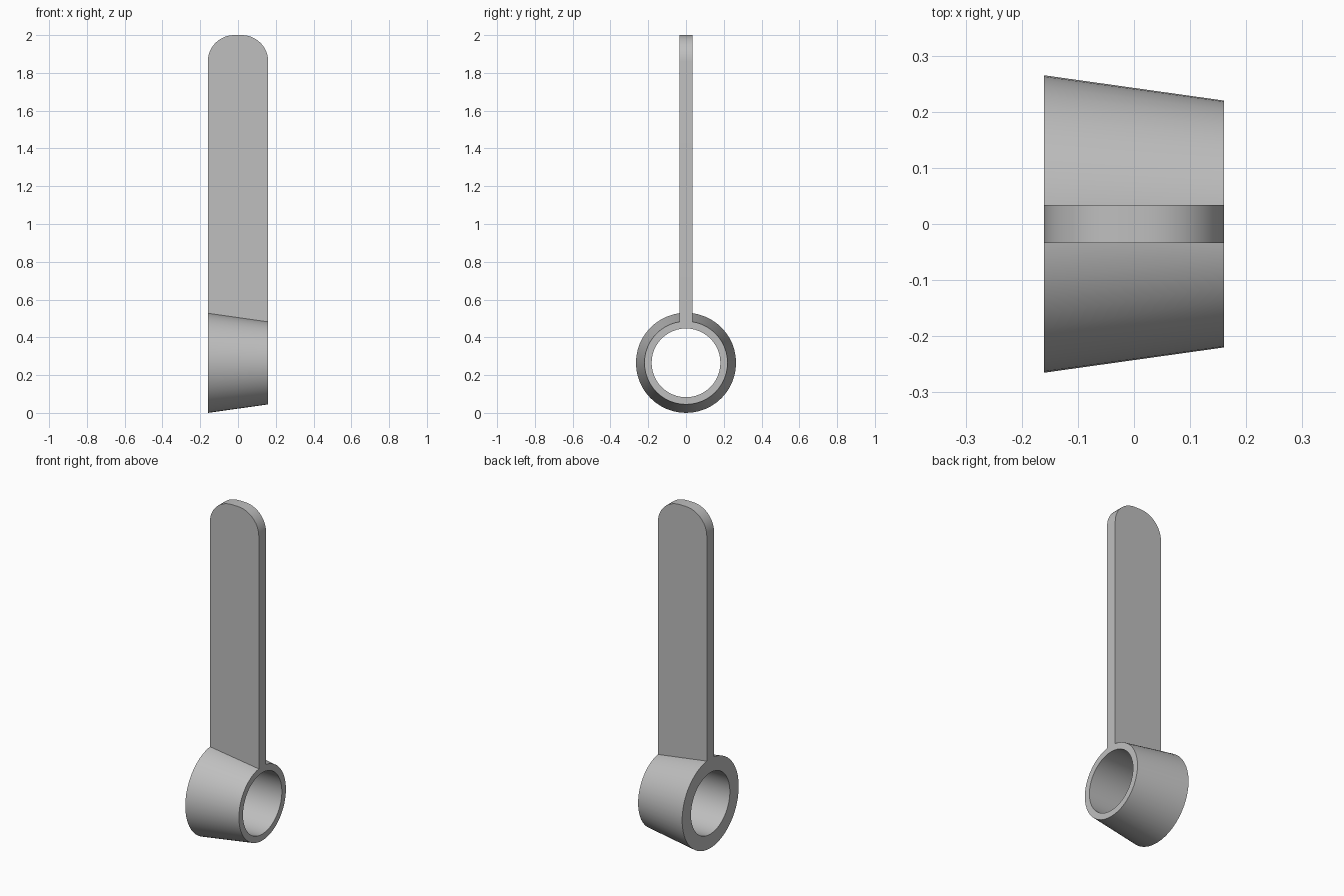
import bpy, bmesh, math

if "Cube" in bpy.data.objects:
    bpy.data.objects.remove(bpy.data.objects["Cube"])

HALF_W = 0.16        # half width of the whole part along x
AXIS_Z = 0.265       # height of the socket axis
R_BIG, R_SMALL, R_HOLE = 0.265, 0.22, 0.182
HALF_T = 0.034       # half thickness of the handle
TOP, CORNER = 2.0, 0.14
SEGMENTS = 48

grey = bpy.data.materials.new("plain grey")
grey.use_nodes = True
colour = (0.52, 0.52, 0.52, 1)
grey.diffuse_color = colour
grey.node_tree.nodes["Principled BSDF"].inputs["Base Color"].default_value = colour


def finish(name, bm, angle):
    bmesh.ops.recalc_face_normals(bm, faces=bm.faces)
    mesh = bpy.data.meshes.new(name)
    bm.to_mesh(mesh)
    bm.free()
    mesh.materials.append(grey)
    ob = bpy.data.objects.new(name, mesh)
    bpy.context.collection.objects.link(ob)
    bpy.ops.object.select_all(action='DESELECT')
    ob.select_set(True)
    bpy.context.view_layer.objects.active = ob
    bpy.ops.object.shade_smooth_by_angle(angle=math.radians(angle))
    return ob


# Tapered socket: a closed four-point section turned around the x axis
bm = bmesh.new()
section = [(-HALF_W, R_BIG), (HALF_W, R_SMALL), (HALF_W, R_HOLE), (-HALF_W, R_HOLE)]
rings = []
for x, r in section:
    angles = [2 * math.pi * i / SEGMENTS for i in range(SEGMENTS)]
    rings.append([bm.verts.new((x, r * math.sin(a), AXIS_Z + r * math.cos(a))) for a in angles])
for k, ring in enumerate(rings):
    nxt = rings[(k + 1) % len(rings)]
    for i in range(SEGMENTS):
        j = (i + 1) % SEGMENTS
        bm.faces.new((ring[i], ring[j], nxt[j], nxt[i]))
finish("tapered_socket", bm, 30)

# Flat handle: rounded top, foot sloped to sit just inside the socket wall
bm = bmesh.new()
sink = 0.006
outline = [(-HALF_W, AXIS_Z + R_BIG - sink), (HALF_W, AXIS_Z + R_SMALL - sink)]
for side, start in ((1, 0), (-1, 90)):
    for i in range(13):
        a = math.radians(start + 90 * i / 12)
        outline.append((side * (HALF_W - CORNER) + CORNER * math.cos(a),
                        TOP - CORNER + CORNER * math.sin(a)))
face = bm.faces.new([bm.verts.new((x, -HALF_T, z)) for x, z in outline])
extruded = bmesh.ops.extrude_face_region(bm, geom=[face])
moved = [v for v in extruded["geom"] if isinstance(v, bmesh.types.BMVert)]
bmesh.ops.translate(bm, verts=moved, vec=(0, 2 * HALF_T, 0))
finish("flat_handle", bm, 30)
